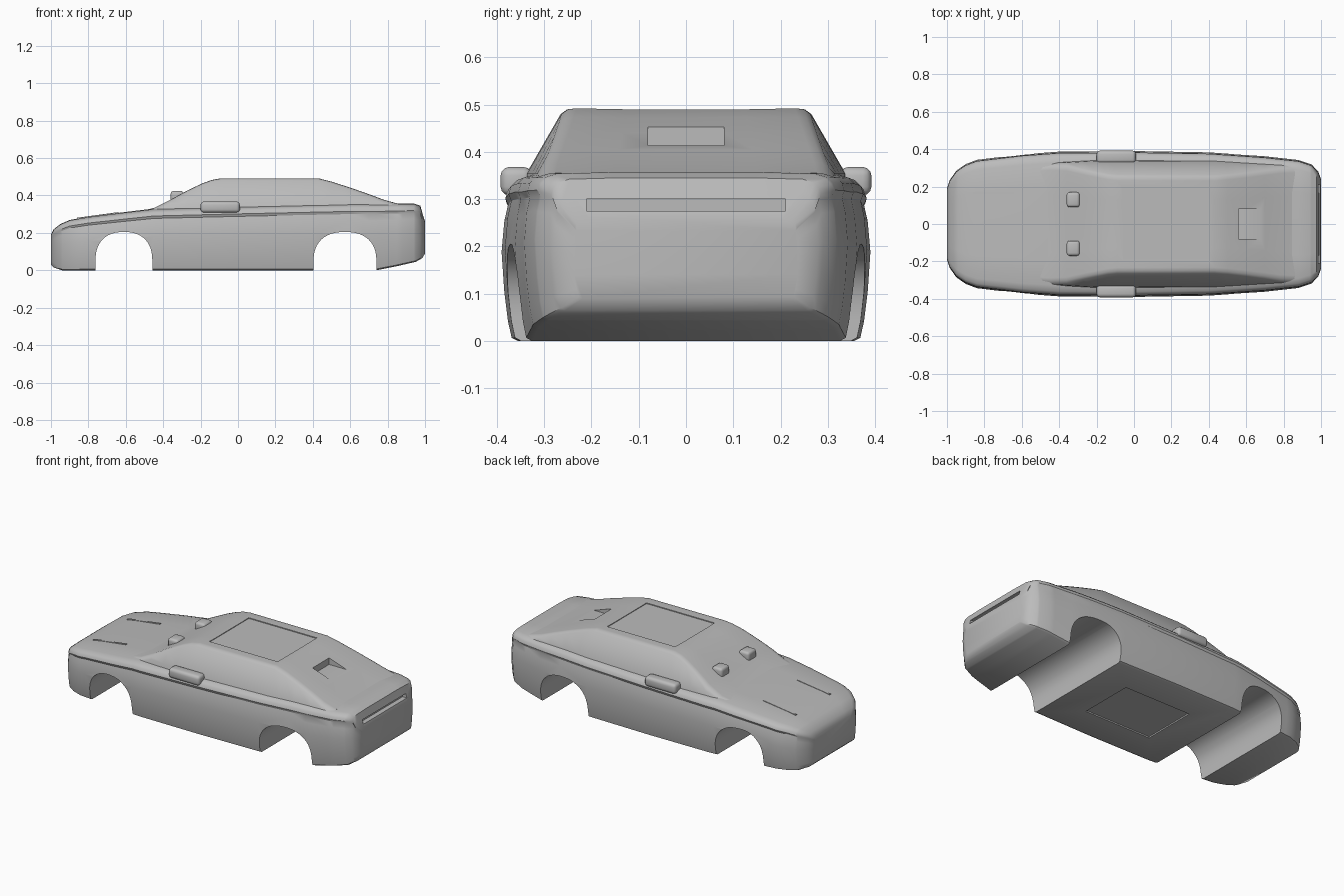
import bpy
import bmesh
import math

old = bpy.data.objects.get("Cube")
if old:
    bpy.data.objects.remove(old)

paint = bpy.data.materials.new("grey_paint")
paint.use_nodes = True
paint.diffuse_color = (0.5, 0.5, 0.5, 1)
paint.node_tree.nodes["Principled BSDF"].inputs["Base Color"].default_value = (0.5, 0.5, 0.5, 1)


def make(name, bm):
    bmesh.ops.recalc_face_normals(bm, faces=bm.faces)
    mesh = bpy.data.meshes.new(name)
    bm.to_mesh(mesh)
    bm.free()
    mesh.materials.append(paint)
    ob = bpy.data.objects.new(name, mesh)
    bpy.context.collection.objects.link(ob)
    return ob


def sample(table, x):
    """Piecewise linear value of a table of (x, value) pairs."""
    for (xa, a), (xb, b) in zip(table, table[1:]):
        if x <= xb:
            return a + (b - a) * max(0, x - xa) / (xb - xa)
    return table[-1][1]


def loft(name, stations, section):
    """Skin mirrored half sections (y, z) placed along x."""
    bm = bmesh.new()
    rings = []
    for x in stations:
        half = section(x)
        outline = half + [(-y, z) for y, z in reversed(half)]
        rings.append([bm.verts.new((x, y, z)) for y, z in outline])
    count = len(rings[0])
    for a, b in zip(rings, rings[1:]):
        for i in range(count):
            j = (i + 1) % count
            bm.faces.new((a[i], a[j], b[j], b[i]))
    bm.faces.new(rings[0])
    bm.faces.new(rings[-1])
    return make(name, bm)


def box(name, lo, hi, bevel=0):
    bm = bmesh.new()
    bmesh.ops.create_cube(bm, size=1)
    for v in bm.verts:
        v.co = [(a + b) / 2 + c * (b - a) for a, b, c in zip(lo, hi, v.co)]
    if bevel:
        bmesh.ops.bevel(bm, geom=bm.edges[:], offset=bevel, segments=3,
                        profile=0.5, affect='EDGES')
    return make(name, bm)


def activate(ob):
    bpy.ops.object.select_all(action='DESELECT')
    ob.select_set(True)
    bpy.context.view_layer.objects.active = ob


def cut(ob, cutter):
    cutter.hide_render = True
    mod = ob.modifiers.new("cut", 'BOOLEAN')
    mod.operation = 'DIFFERENCE'
    mod.solver = 'EXACT'
    mod.object = cutter
    activate(ob)
    bpy.ops.object.modifier_apply(modifier=mod.name)
    bpy.data.objects.remove(cutter)


def smooth(ob, degrees=32):
    activate(ob)
    bpy.ops.object.shade_smooth_by_angle(angle=math.radians(degrees))


# Lower body: plan width, top line and underside along the car
width = [(-1, .19), (-.985, .235), (-.95, .285), (-.9, .32), (-.84, .343), (-.6, .372),
         (-.4, .387), (0, .39), (.4, .383), (.7, .362), (.88, .342), (.95, .318),
         (.985, .28), (1, .24)]
top = [(-1, .19), (-.985, .22), (-.95, .247), (-.9, .269), (-.8, .287), (-.6, .312),
       (-.45, .33), (0, .343), (.6, .358), (.94, .357), (.975, .345), (.985, .31), (1, .26)]
under = [(-1, .03), (-.985, .015), (-.94, 0), (.74, 0), (.85, .022), (.95, .045),
         (.985, .065), (1, .09)]
rim = [(0, 0), (.91, 0), (.945, .02), (.965, .12), (.985, .3), (1, .55), (.985, .74),
       (.965, .84), (.98, .88), (.965, .93), (.93, .965), (.85, .99), (.5, 1), (0, 1)]


def body_section(x):
    w, t, b = (sample(line, x) for line in (width, top, under))
    return [(w * y, b + f * (t - b)) for y, f in rim[1:-1]]


stations = sorted({x for line in (width, top, under) for x, _ in line})
body = loft("car_body", stations, body_section)

# Wheel arches run right across the underside
for centre, radius in ((-.61, .152), (.572, .168)):
    bm = bmesh.new()
    steps = 24
    arc = [(centre - radius, -.1)]
    for i in range(steps + 1):
        a = math.pi * (1 - i / steps)
        c, s = math.cos(a), math.sin(a)
        arc.append((centre + radius * math.copysign(abs(c) ** .85, c), .05 + .155 * s ** .85))
    arc.append((centre + radius, -.1))
    face = bm.faces.new([bm.verts.new((x, -.6, z)) for x, z in arc])
    out = bmesh.ops.extrude_face_region(bm, geom=[face])
    for v in out["geom"]:
        if isinstance(v, bmesh.types.BMVert):
            v.co.y = .6
    cut(body, make("arch_cutter", bm))

# Groove under the boot lip and shallow panel in the floor
cut(body, box("groove_cutter", (.966, -.21, .275), (1.1, .21, .3)))
cut(body, box("floor_cutter", (-.25, -.17, -.1), (.2, .17, .008)))
smooth(body)

# Cabin: sloping screens and leaning side glass
roof = [(-.5, .322), (-.45, .333), (-.36, .378), (-.27, .427), (-.19, .465), (-.14, .483),
        (-.09, .492), (.43, .492), (.5, .474), (.6, .442), (.7, .407), (.78, .377), (.86, .355)]


def cabin_section(x):
    t = sample(roof, x)
    belt = .325 - .06 * max(0, abs(x - .1) - .3)
    edge = belt - .53 * max(0, t - .36)
    low = min(.355, t - .015)
    return [(belt + .02, .3), (belt + .012, low), (edge + .01, t - .012), (edge - .004, t - .002),
            (edge - .022, t), (edge * .5, t - .002)]


cabin = loft("cabin", [x for x, _ in roof], cabin_section)
cut(cabin, box("roof_panel_cutter", (-.06, -.19, .486), (.4, .19, .6)))
cut(cabin, box("rear_shelf_cutter", (.56, -.08, .413), (.75, .08, .6)))
smooth(cabin)

# Parts repeated on both sides
for side, label in ((1, "back"), (-1, "front")):
    def span(a, b):
        return sorted((side * a, side * b))

    y0, y1 = span(.325, .392)
    smooth(box(label + "_side_mirror", (-.2, y0, .308), (.01, y1, .368), .018), 40)
    y0, y1 = span(.158, .17)
    crease = box(label + "_bonnet_crease", (-.86, y0, .27), (-.64, y1, .281))
    for v in crease.data.vertices:
        v.co.z += .03 * (v.co.x > -.7)
    y0, y1 = span(.09, .17)
    smooth(box(label + "_cowl_vent", (-.36, y0, .36), (-.29, y1, .424), .015), 40)
